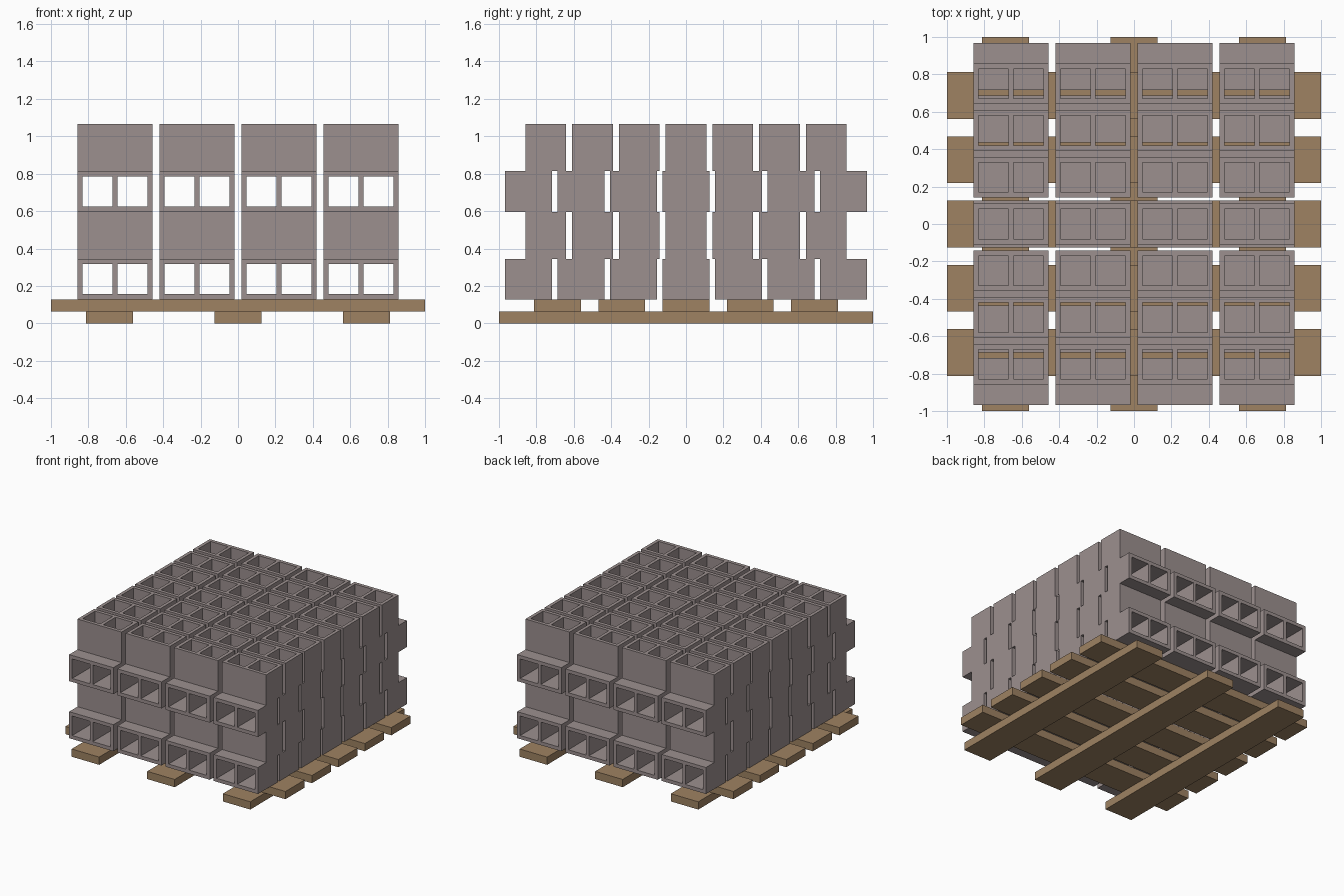
import bpy
import bmesh
import math

cube = bpy.data.objects.get("Cube")
if cube:
    bpy.data.objects.remove(cube, do_unlink=True)

WALL, HOLE = 0.027, 0.16
BLOCK_X, BLOCK_Y, BLOCK_Z = 0.402, 0.218, 0.251
PLANK_WIDTH, PLANK_THICK = 0.25, 0.0635


def make_material(name, colour):
    mat = bpy.data.materials.new(name)
    mat.use_nodes = True
    mat.diffuse_color = colour
    mat.node_tree.nodes["Principled BSDF"].inputs["Base Color"].default_value = colour
    return mat


def add_object(name, mesh, location, tilt=0.0):
    obj = bpy.data.objects.new(name, mesh)
    obj.location = location
    obj.rotation_euler.x = tilt
    bpy.context.collection.objects.link(obj)
    return obj


def finish_mesh(bm, name, mat):
    bmesh.ops.recalc_face_normals(bm, faces=bm.faces)
    mesh = bpy.data.meshes.new(name)
    bm.to_mesh(mesh)
    bm.free()
    mesh.materials.append(mat)
    return mesh


def plank_mesh(name, size, mat):
    bm = bmesh.new()
    bmesh.ops.create_cube(bm, size=1.0)
    bmesh.ops.scale(bm, vec=size, verts=bm.verts)
    return finish_mesh(bm, name, mat)


def hollow_block_mesh(mat):
    """Two-celled block: a grid of solid cells with two openings running through z."""
    half_web = WALL / 2
    xs = [-BLOCK_X / 2, -half_web - HOLE, -half_web,
          half_web, half_web + HOLE, BLOCK_X / 2]
    ys = [-BLOCK_Y / 2, -HOLE / 2, HOLE / 2, BLOCK_Y / 2]
    cells = {(i, j) for i in range(5) for j in range(3)} - {(1, 1), (3, 1)}
    bm = bmesh.new()
    grid = {(i, j, k): bm.verts.new((x, y, (k - 0.5) * BLOCK_Z))
            for i, x in enumerate(xs) for j, y in enumerate(ys) for k in (0, 1)}
    for i, j in cells:
        corners = [(i, j), (i + 1, j), (i + 1, j + 1), (i, j + 1)]
        neighbours = [(i, j - 1), (i + 1, j), (i, j + 1), (i - 1, j)]
        for k in (0, 1):
            bm.faces.new([grid[c + (k,)] for c in corners])
        # Wall faces only where the cell borders open space
        for n, other in enumerate(neighbours):
            if other not in cells:
                a, b = corners[n], corners[(n + 1) % 4]
                bm.faces.new([grid[a + (0,)], grid[b + (0,)],
                              grid[b + (1,)], grid[a + (1,)]])
    return finish_mesh(bm, "hollow_block", mat)


concrete = make_material("warm grey concrete", (0.332, 0.279, 0.275, 1.0))
wood = make_material("brown wood", (0.342, 0.223, 0.122, 1.0))

# Pallet: three runners front to back, five deck boards across
runner = plank_mesh("runner", (PLANK_WIDTH, 2.0, PLANK_THICK), wood)
board = plank_mesh("deck_board", (2.0, PLANK_WIDTH, PLANK_THICK), wood)
for i in range(-1, 2):
    add_object("pallet_runner", runner, (i * 0.687, 0, PLANK_THICK / 2))
for i in range(-2, 3):
    add_object("pallet_deck_board", board, (0, i * 0.3435, PLANK_THICK * 1.5))

# Blocks: courses alternate between lying (openings to the front) and upright
block = hollow_block_mesh(concrete)
z = PLANK_THICK * 2
for course in range(4):
    lying = course % 2 == 0
    height = BLOCK_Y if lying else BLOCK_Z
    spacing = 0.2803 if lying else 0.25
    name = "lying_block" if lying else "upright_block"
    for column in range(4):
        for row in range(-3, 4):
            add_object(name, block,
                       ((column - 1.5) * 0.438, row * spacing, z + height / 2),
                       math.pi / 2 if lying else 0.0)
    z += height
